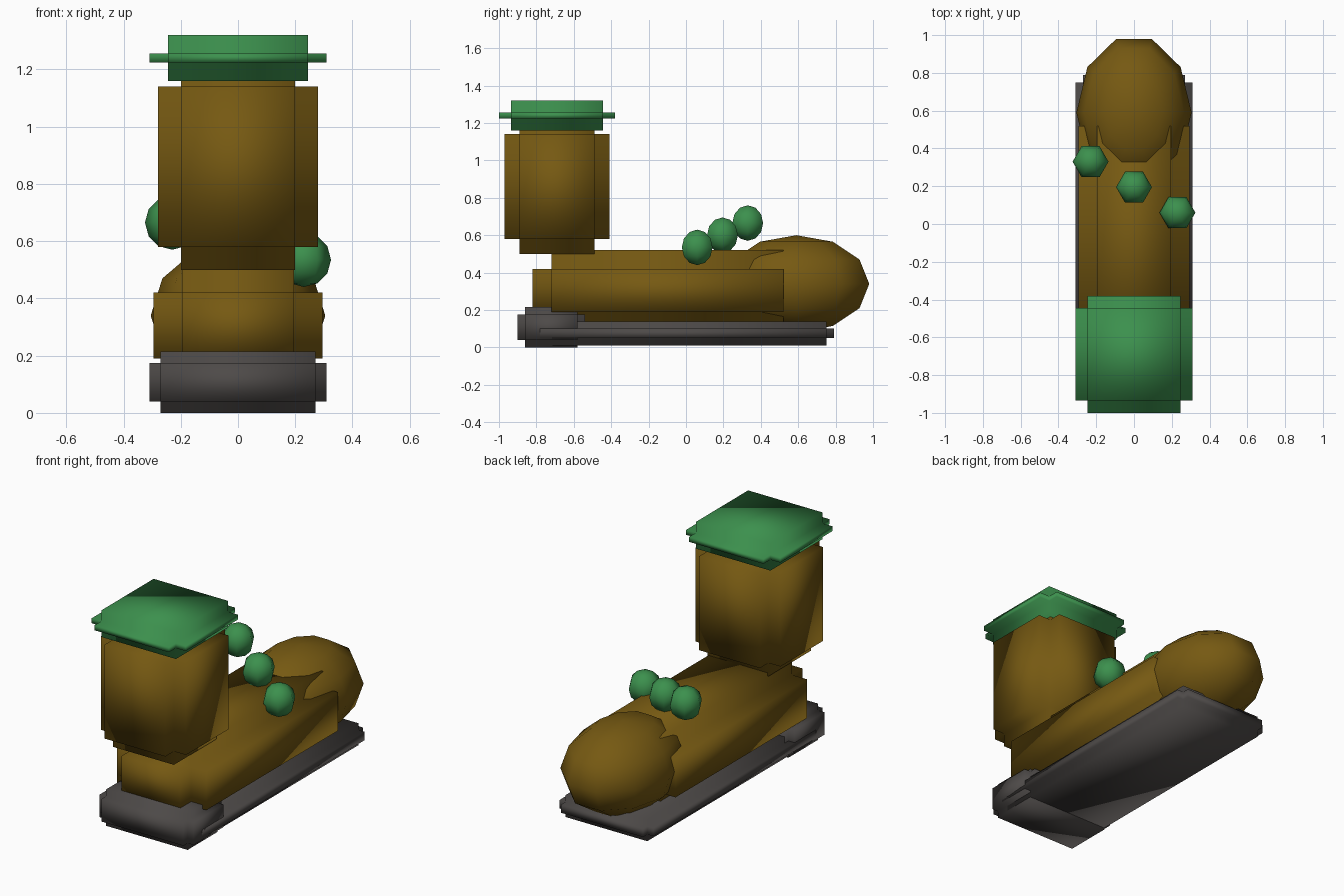
import bpy, bmesh
from mathutils import Matrix, Vector

if "Cube" in bpy.data.objects:
    bpy.data.objects.remove(bpy.data.objects["Cube"])


def material(name, color):
    m = bpy.data.materials.new(name)
    m.diffuse_color = (*color, 1)
    m.use_nodes = True
    m.node_tree.nodes["Principled BSDF"].inputs["Base Color"].default_value = m.diffuse_color
    return m


BROWN = material("brown leather", (0.18, 0.10, 0.006))
GREEN = material("green trim", (0.045, 0.28, 0.075))
GREY = material("dark grey rubber", (0.075, 0.068, 0.065))


def finish(name, bm, mat):
    bmesh.ops.recalc_face_normals(bm, faces=bm.faces[:])
    for f in bm.faces:
        f.smooth = True
    me = bpy.data.meshes.new(name)
    bm.to_mesh(me)
    bm.free()
    me.materials.append(mat)
    ob = bpy.data.objects.new(name, me)
    bpy.context.collection.objects.link(ob)
    return ob


def stepped_box(name, lo, hi, step, mat):
    """Box with notched edges: a core cube whose six sides are pushed out."""
    lo, hi = Vector(lo), Vector(hi)
    size = hi - lo - Vector((2 * step,) * 3)
    bm = bmesh.new()
    bmesh.ops.create_cube(bm, size=1, matrix=Matrix.Translation((lo + hi) / 2)
                          @ Matrix.Diagonal((*size, 1)))
    bm.normal_update()
    sides = [(f, f.normal.copy()) for f in bm.faces]
    for f, n in sides:
        new = bmesh.ops.extrude_discrete_faces(bm, faces=[f])["faces"][0]
        bmesh.ops.translate(bm, verts=new.verts[:], vec=n * step)
    return finish(name, bm, mat)


def ball(name, center, radii, segments, rings, mat):
    """Low-poly ball with a corner pointing along y."""
    bm = bmesh.new()
    bmesh.ops.create_uvsphere(
        bm, u_segments=segments, v_segments=rings, radius=1,
        matrix=Matrix.Translation(center) @ Matrix.Diagonal((*radii, 1))
        @ Matrix.Rotation(1.5707963, 4, 'Z'))
    return finish(name, bm, mat)


# Sole and heel
stepped_box("sole", (-.31, -.82, .01), (.31, .79, .14), .04, GREY)
stepped_box("heel", (-.31, -.90, 0), (.31, -.54, .215), .04, GREY)

# Foot, toe cap and shaft
stepped_box("foot", (-.295, -.82, .09), (.295, .62, .52), .10, BROWN)
ball("toe_cap", (0, .59, .34), (.305, .41, .26), 10, 6, BROWN)
stepped_box("shaft", (-.28, -.97, .50), (.28, -.41, 1.22), .08, BROWN)

# Cuff and the diagonal row of pompoms
stepped_box("cuff", (-.31, -1.0, 1.16), (.31, -.38, 1.32), .065, GREEN)
for i in range(3):
    t = i - 1
    ball(f"pompom_{i + 1}", (.23 * t, .195 - .135 * t, .60 - .065 * t),
         (.095,) * 3, 6, 6, GREEN)
